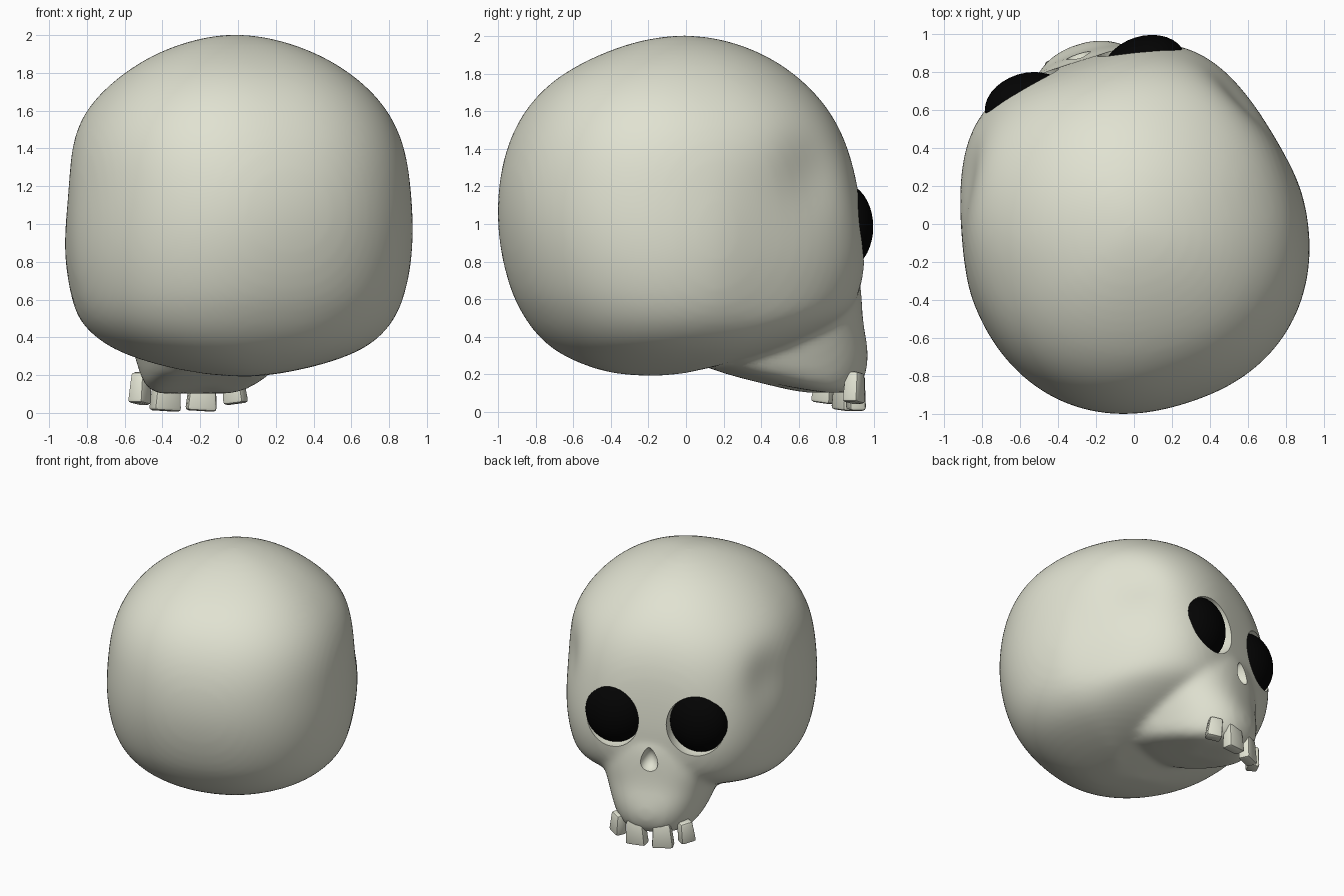
import bpy, bmesh, math
from math import cos, sin, pi
from mathutils import Matrix, Vector

cube = bpy.data.objects.get("Cube")
if cube:
    bpy.data.objects.remove(cube, do_unlink=True)

TURN = Matrix.Rotation(math.radians(17.5), 4, "Z")  # the head looks a little aside
SEGMENTS = 48
EYES = (("right", Vector((-0.35, 0.775, 0.995))), ("left", Vector((0.30, 0.775, 0.985))))


def material(name, colour, rough):
    m = bpy.data.materials.new(name)
    m.use_nodes = True
    m.diffuse_color = (*colour, 1)
    node = m.node_tree.nodes["Principled BSDF"]
    node.inputs["Base Color"].default_value = (*colour, 1)
    node.inputs["Roughness"].default_value = rough
    return m


bone = material("bone", (0.75, 0.76, 0.64), 0.7)
black = material("eye black", (0.001, 0.001, 0.001), 0.5)


def add_object(name, bm, mat=None):
    bmesh.ops.recalc_face_normals(bm, faces=bm.faces)
    mesh = bpy.data.meshes.new(name)
    bm.to_mesh(mesh)
    bm.free()
    ob = bpy.data.objects.new(name, mesh)
    bpy.context.collection.objects.link(ob)
    if mat:
        mesh.materials.append(mat)
    return ob


def power(v, e):
    return math.copysign(abs(v) ** e, v)


def loft(bm, rings, centre, back_n, shear=None):
    """Rounded rings: (z, half width, front y, back y, front squareness, front taper)."""
    cx, cy = centre
    loops = []
    for z, w, front, back, front_n, taper in rings:
        loop = []
        for i in range(SEGMENTS):
            a = 2 * pi * i / SEGMENTS
            n = front_n if sin(a) > 0 else back_n
            reach = front - cy if sin(a) > 0 else cy - back
            depth = power(sin(a), 2 / n)
            x = cx + w * power(cos(a), 2 / n) * (1 - taper * max(0, depth))
            y = cy + reach * depth
            loop.append(bm.verts.new((x, y, z + (shear(y, z) if shear else 0))))
        loops.append(loop)
    for lo, hi in zip(loops, loops[1:]):
        for i in range(SEGMENTS):
            j = (i + 1) % SEGMENTS
            bm.faces.new((lo[i], lo[j], hi[j], hi[i]))
    bm.faces.new(loops[0])
    bm.faces.new(loops[-1])


def ellipsoid(bm, centre, radii):
    bmesh.ops.create_uvsphere(
        bm, u_segments=32, v_segments=20, radius=1,
        matrix=Matrix.Translation(centre) @ Matrix.Diagonal((*radii, 1)))


def finish(ob, angle):
    ob.data.transform(TURN)
    bpy.ops.object.select_all(action="DESELECT")
    ob.select_set(True)
    bpy.context.view_layer.objects.active = ob
    bpy.ops.object.shade_smooth_by_angle(angle=math.radians(angle))


def bake(ob):
    graph = bpy.context.evaluated_depsgraph_get()
    mesh = bpy.data.meshes.new_from_object(ob.evaluated_get(graph))
    ob.modifiers.clear()
    ob.data = mesh


# Cranium: rounded dome, with cheek and brow corners in front
bm = bmesh.new()
loft(bm, [
    (0.19, 0.10, -0.14, -0.34, 2.0, 0),
    (0.24, 0.40, 0.14, -0.53, 2.0, 0),
    (0.33, 0.67, 0.50, -0.70, 2.0, 0),
    (0.44, 0.79, 0.72, -0.80, 2.4, 0.05),
    (0.52, 0.84, 0.83, -0.85, 3.0, 0.13),
    (0.62, 0.88, 0.89, -0.905, 3.4, 0.19),
    (0.80, 0.915, 0.915, -0.96, 3.6, 0.2),
    (1.00, 0.92, 0.905, -0.99, 3.5, 0.2),
    (1.20, 0.905, 0.885, -0.985, 3.0, 0.15),
    (1.40, 0.88, 0.85, -0.945, 2.5, 0.06),
    (1.60, 0.80, 0.77, -0.855, 2.2, 0),
    (1.78, 0.63, 0.62, -0.69, 2.0, 0),
    (1.91, 0.42, 0.42, -0.44, 2.0, 0),
    (1.98, 0.21, 0.22, -0.23, 2.0, 0),
    (2.003, 0.06, 0.06, -0.06, 2.0, 0)], (-0.02, -0.03), 2.25)

# Upper jaw: rises towards the back underneath
loft(bm, [
    (0.08, 0.24, 0.86, 0.15, 2.4, 0),
    (0.12, 0.32, 0.955, 0.06, 2.4, 0),
    (0.24, 0.36, 1.0, 0.0, 2.4, 0),
    (0.36, 0.40, 0.99, 0.0, 2.4, 0),
    (0.48, 0.44, 0.955, 0.0, 2.4, 0),
    (0.60, 0.50, 0.945, 0.0, 2.4, 0),
    (0.74, 0.44, 0.935, 0.1, 2.4, 0),
    (0.92, 0.22, 0.91, 0.2, 2.4, 0)], (0, 0.45), 2.2,
    lambda y, z: 0.26 * max(0, 0.75 - y) * max(0, 1 - z))
skull = add_object("skull", bm, bone)

# Round the masses, then fuse them into one smooth skin
rounding = skull.modifiers.new("rounding", "SUBSURF")
rounding.levels = 2
remesh = skull.modifiers.new("fuse", "REMESH")
remesh.mode = "VOXEL"
remesh.voxel_size = 0.026
soften = skull.modifiers.new("soften", "SMOOTH")
soften.factor = 0.5
soften.iterations = 10
bake(skull)

# Temple hollows
hollows = [(Vector((s * 0.78, 0.48, 1.28)), 0.22, Vector((-s * 0.045, 0, 0))) for s in (-1, 1)]
for v in skull.data.vertices:
    for centre, radius, push in hollows:
        d = (v.co - centre).length / radius
        v.co += push * math.exp(-d * d)

# Eye sockets and nose opening
bm = bmesh.new()
for side, place in EYES:
    ellipsoid(bm, place + Vector((0, 0.105, 0)), (0.22, 0.27, 0.232))
ellipsoid(bm, (-0.01, 0.96, 0.71), (0.065, 0.10, 0.095))
for v in bm.verts:
    if abs(v.co.x) < 0.08 and v.co.z < 0.81 and v.co.y > 0.85:
        v.co.x *= 1 - 4 * (v.co.z - 0.71)  # nose narrows upwards
cutter = add_object("socket_cutter", bm)
cutter.hide_render = True
cut = skull.modifiers.new("sockets", "BOOLEAN")
cut.operation = "DIFFERENCE"
cut.solver = "EXACT"
cut.object = cutter
bake(skull)
bpy.data.objects.remove(cutter, do_unlink=True)
finish(skull, 40)

# Eyes
for side, place in EYES:
    bm = bmesh.new()
    ellipsoid(bm, place, (0.224, 0.16, 0.235))
    finish(add_object(side + "_eye", bm, black), 60)


# Teeth: bevelled blocks, slightly wider at the tip
def tooth(name, place, size, yaw, roll):
    bm = bmesh.new()
    bmesh.ops.create_cube(bm, size=1)
    for v in bm.verts:
        if v.co.z > 0:
            v.co.x *= 0.82
            v.co.y *= 0.85
    bmesh.ops.scale(bm, vec=size, verts=bm.verts)
    bmesh.ops.bevel(bm, geom=bm.edges[:], offset=0.018, segments=2,
                    profile=0.5, affect="EDGES")
    bmesh.ops.transform(bm, verts=bm.verts, matrix=Matrix.Translation(place)
                        @ Matrix.Rotation(yaw, 4, "Z") @ Matrix.Rotation(roll, 4, "Y"))
    finish(add_object(name, bm, bone), 35)


for s, side in ((-1, "right"), (1, "left")):
    tooth(side + "_front_tooth", (s * 0.10 - 0.01, 0.92, 0.105), (0.16, 0.09, 0.19), -s * 0.15, 0.06)
    tooth(side + "_side_tooth", (s * 0.26 - 0.01, 0.86, 0.13), (0.12, 0.09, 0.165), -s * 0.75, -s * 0.12)
